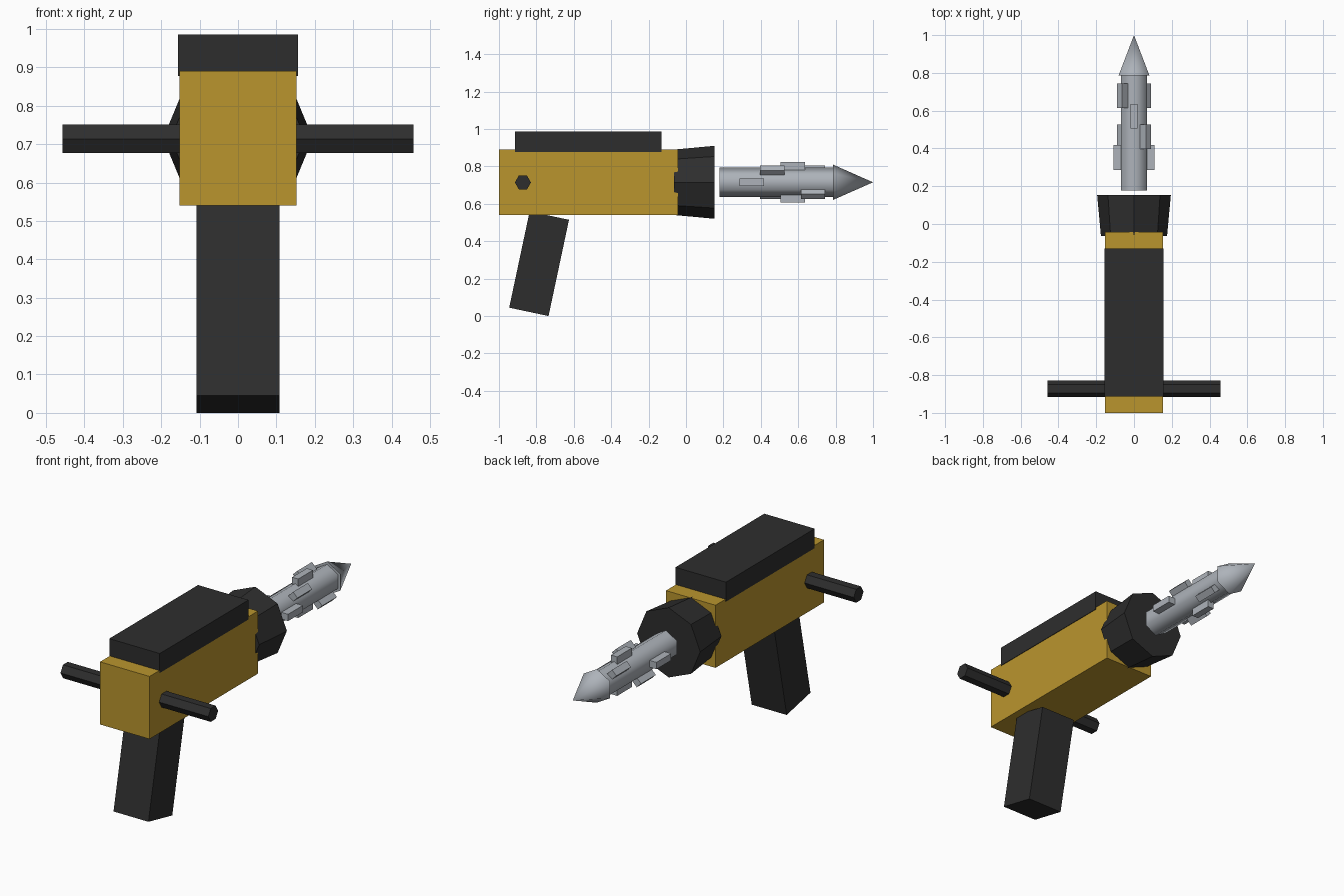
import bpy, bmesh, math
from mathutils import Vector, Matrix

if "Cube" in bpy.data.objects:
    bpy.data.objects.remove(bpy.data.objects["Cube"])

AXIS_Z = 0.715  # height of the drill axis


def material(name, rgb):
    m = bpy.data.materials.new(name)
    m.diffuse_color = (*rgb, 1)
    m.use_nodes = True
    m.node_tree.nodes["Principled BSDF"].inputs["Base Color"].default_value = m.diffuse_color
    return m


GOLD = material("golden yellow", (0.49, 0.30, 0.027))
BLACK = material("soft black", (0.027, 0.027, 0.027))
STEEL = material("light steel", (0.42, 0.45, 0.49))


def finish(name, bm, mat, smooth=None):
    bmesh.ops.recalc_face_normals(bm, faces=bm.faces)
    me = bpy.data.meshes.new(name)
    bm.to_mesh(me)
    bm.free()
    me.materials.append(mat)
    ob = bpy.data.objects.new(name, me)
    bpy.context.collection.objects.link(ob)
    if smooth:
        bpy.ops.object.select_all(action='DESELECT')
        ob.select_set(True)
        bpy.context.view_layer.objects.active = ob
        bpy.ops.object.shade_smooth_by_angle(angle=math.radians(smooth))
    return ob


def box(name, lo, hi, mat, matrix=Matrix()):
    lo, hi = Vector(lo), Vector(hi)
    bm = bmesh.new()
    bmesh.ops.create_cube(bm, size=1)
    for v in bm.verts:
        v.co = matrix @ ((lo + hi) / 2 + v.co * (hi - lo))
    return finish(name, bm, mat)


def rod(name, stations, sides, mat, place, smooth=None):
    """Capped rings (position, radius) along an axis; place(t, a, b) maps to a point.
    The first corner of each ring lies on the b axis."""
    bm = bmesh.new()
    rings = []
    for t, r in stations:
        n = sides if r else 1
        rings.append([bm.verts.new(place(t, r * math.sin(math.tau * i / n),
                                         r * math.cos(math.tau * i / n))) for i in range(n)])
    for p, q in zip(rings, rings[1:]):
        for i in range(sides):
            j = (i + 1) % sides
            quad = [p[i], p[j], q[j], q[i]] if len(q) > 1 else [p[i], p[j], q[0]]
            bm.faces.new(quad)
    for ring in (rings[0], rings[-1]):
        if len(ring) > 2:
            bm.faces.new(ring)
    return finish(name, bm, mat, smooth)


def along_y(t, a, b):
    return (a, t, AXIS_Z + b)


def along_x(t, a, b):
    return (t, -0.872 + b, AXIS_Z - 0.001 + a)


# Housing and top cover
box("housing", (-0.153, -1.0, 0.54), (0.153, -0.042, 0.89), GOLD)
box("top_cover", (-0.156, -0.914, 0.877), (0.156, -0.13, 0.986), BLACK)

# Raked grip, tilted about its bottom rear corner
tilt = Matrix.Translation((0, -0.735, 0)) @ Matrix.Rotation(math.radians(-12), 4, 'X')
box("grip", (-0.108, -0.215, 0), (0.108, 0, 0.526), BLACK, tilt)

# Hexagonal side handle bar
rod("handle_bar", [(-0.457, 0.043), (0.457, 0.043)], 6, BLACK, along_x)

# Flared octagonal chuck
rod("chuck", [(-0.063, 0.175), (0.153, 0.195)], 8, BLACK, along_y)

# Drill shaft and pointed tip
rod("drill_shaft", [(0.178, 0.078), (0.79, 0.078)], 6, STEEL, along_y, 65)
rod("drill_tip", [(0.787, 0.094), (1.0, 0)], 6, STEEL, along_y, 65)

# Cutting teeth: bars through the shaft, each turned 45 degrees further
for k in range(4):
    y = 0.287 + 0.109 * k
    turn = Matrix.Translation((0, 0, AXIS_Z)) @ Matrix.Rotation(math.radians(-45 * k), 4, 'Y')
    box(f"cutting_tooth_{k + 1}", (-0.109, y, -0.019), (0.109, y + 0.13, 0.019), STEEL, turn)
